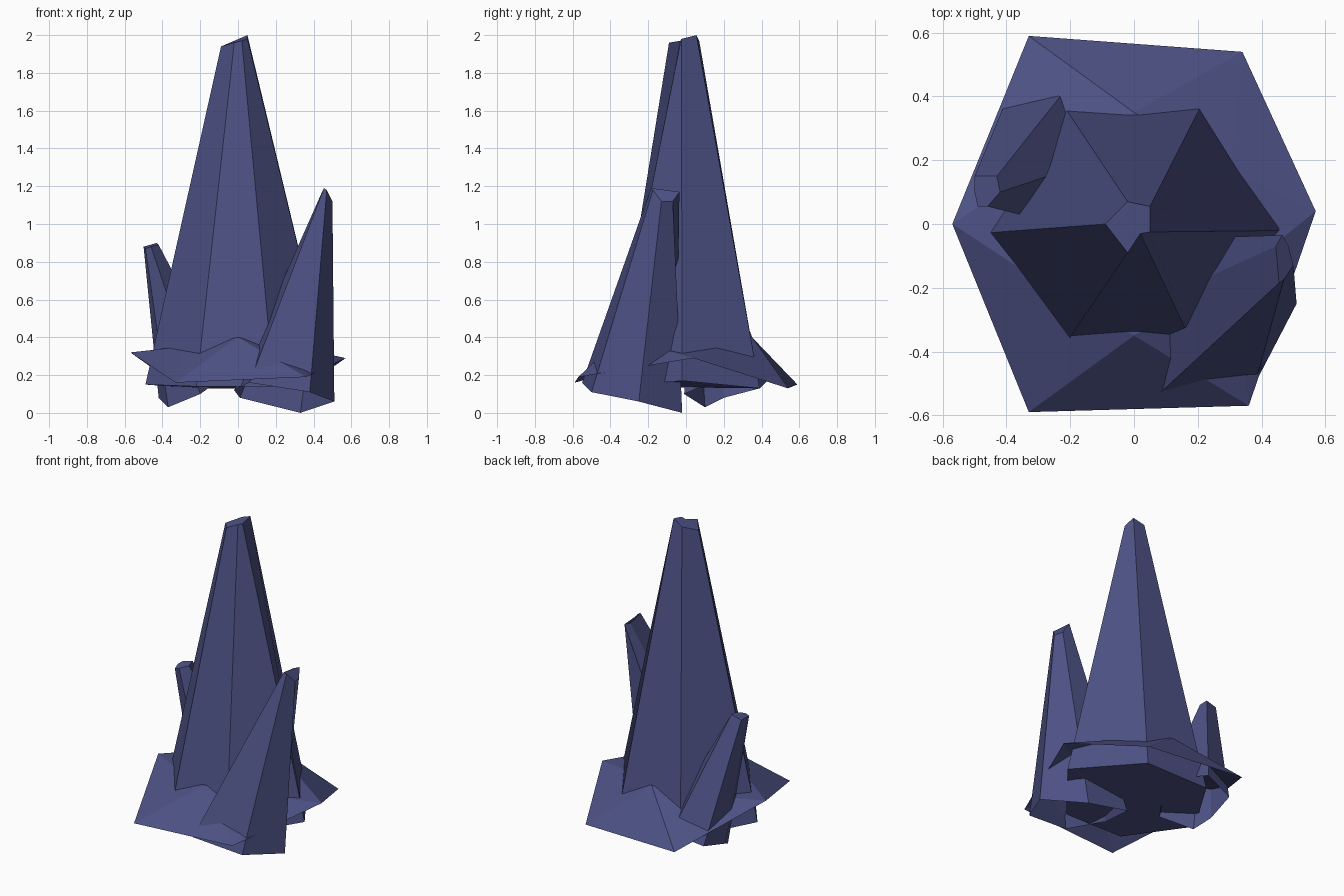
import bpy
import bmesh
import math
from mathutils import Vector

# Remove the default object only
default_object = bpy.data.objects.get("Cube")
if default_object:
    bpy.data.objects.remove(default_object, do_unlink=True)

# Single indigo stone colour
indigo = (0.075, 0.084, 0.235, 1.0)
stone = bpy.data.materials.new("indigo_crystal")
stone.use_nodes = True
stone.diffuse_color = indigo
shader = stone.node_tree.nodes["Principled BSDF"]
shader.inputs["Base Color"].default_value = indigo
shader.inputs["Roughness"].default_value = 0.8


def finish(name, mesh_builder):
    """Turn a bmesh into a flat shaded object with the stone colour."""
    bmesh.ops.recalc_face_normals(mesh_builder, faces=mesh_builder.faces[:])
    mesh = bpy.data.meshes.new(name)
    mesh_builder.to_mesh(mesh)
    mesh_builder.free()
    mesh.materials.append(stone)
    crystal = bpy.data.objects.new(name, mesh)
    bpy.context.collection.objects.link(crystal)
    return crystal


def spire(name, foot_points, tip_points, closed_foot):
    """Join a wide foot outline to a small capped tip; the foot may stay open."""
    builder = bmesh.new()
    foot = [builder.verts.new(point) for point in foot_points]
    tip = [builder.verts.new(point) for point in tip_points]
    count = len(foot)
    for index in range(count):
        following = (index + 1) % count
        builder.faces.new((foot[index], foot[following], tip[following], tip[index]))
    builder.faces.new(tip)
    if closed_foot:
        builder.faces.new(foot)
    return finish(name, builder)


def skirt(name, rim_points, inner_radius, crest_height, shoulder_height):
    """Flared rock collar: rim corners alternate with a staggered inner ring."""
    builder = bmesh.new()
    rim = [builder.verts.new(point) for point in rim_points]
    count = len(rim)
    inner = []
    for index in range(count):
        angle = math.pi + math.tau * (index + 0.5) / count
        direction = Vector((math.cos(angle), math.sin(angle), 0))
        height = crest_height if abs(direction.x) < 0.1 else shoulder_height
        inner.append(builder.verts.new(direction * inner_radius + Vector((0, 0, height))))
    for index in range(count):
        following = (index + 1) % count
        builder.faces.new((rim[index], rim[following], inner[index]))
        builder.faces.new((rim[following], inner[following], inner[index]))
    builder.faces.new(inner)
    return finish(name, builder)


# Tall central crystal
spire(
    "central_spire",
    [(-0.49, -0.03, 0.15), (-0.22, -0.385, 0.14), (0.19, -0.39, 0.14),
     (0.49, -0.02, 0.17), (0.22, 0.39, 0.13), (-0.23, 0.385, 0.13)],
    [(-0.09, 0, 1.94), (-0.02, -0.09, 1.96), (0.02, -0.03, 1.97),
     (0.05, -0.025, 1.98), (0.05, 0.055, 2), (-0.02, 0.07, 1.97)],
    closed_foot=True,
)

# Medium crystal leaning outward on the left
spire(
    "left_spire",
    [(0.33, -0.02, 0), (0.51, -0.25, 0.06), (0.38, -0.5, 0.11),
     (0.06, -0.55, 0.16), (-0.02, -0.28, 0.12), (0.01, -0.05, 0.08)],
    [(0.485, -0.07, 1.12), (0.5, -0.13, 1.12), (0.47, -0.175, 1.18),
     (0.455, -0.185, 1.19), (0.445, -0.07, 1.17), (0.465, -0.035, 1.17)],
    closed_foot=False,
)

# Small crystal leaning outward on the right
spire(
    "right_spire",
    [(-0.4, 0.39, 0.13), (-0.42, 0.2, 0.08), (-0.37, 0.1, 0.03),
     (-0.2, -0.01, 0.1), (-0.06, 0.22, 0.2), (-0.2, 0.44, 0.18)],
    [(-0.5, 0.15, 0.88), (-0.5, 0.1, 0.88), (-0.49, 0.055, 0.87),
     (-0.46, 0.055, 0.88), (-0.42, 0.1, 0.89), (-0.43, 0.15, 0.9)],
    closed_foot=False,
)

# Flared collar around the foot
skirt(
    "base_collar",
    [(-0.57, 0, 0.32), (-0.33, -0.59, 0.16), (0.36, -0.57, 0.19),
     (0.57, 0.04, 0.29), (0.34, 0.54, 0.13), (-0.33, 0.59, 0.15)],
    inner_radius=0.35,
    crest_height=0.4,
    shoulder_height=0.35,
)
